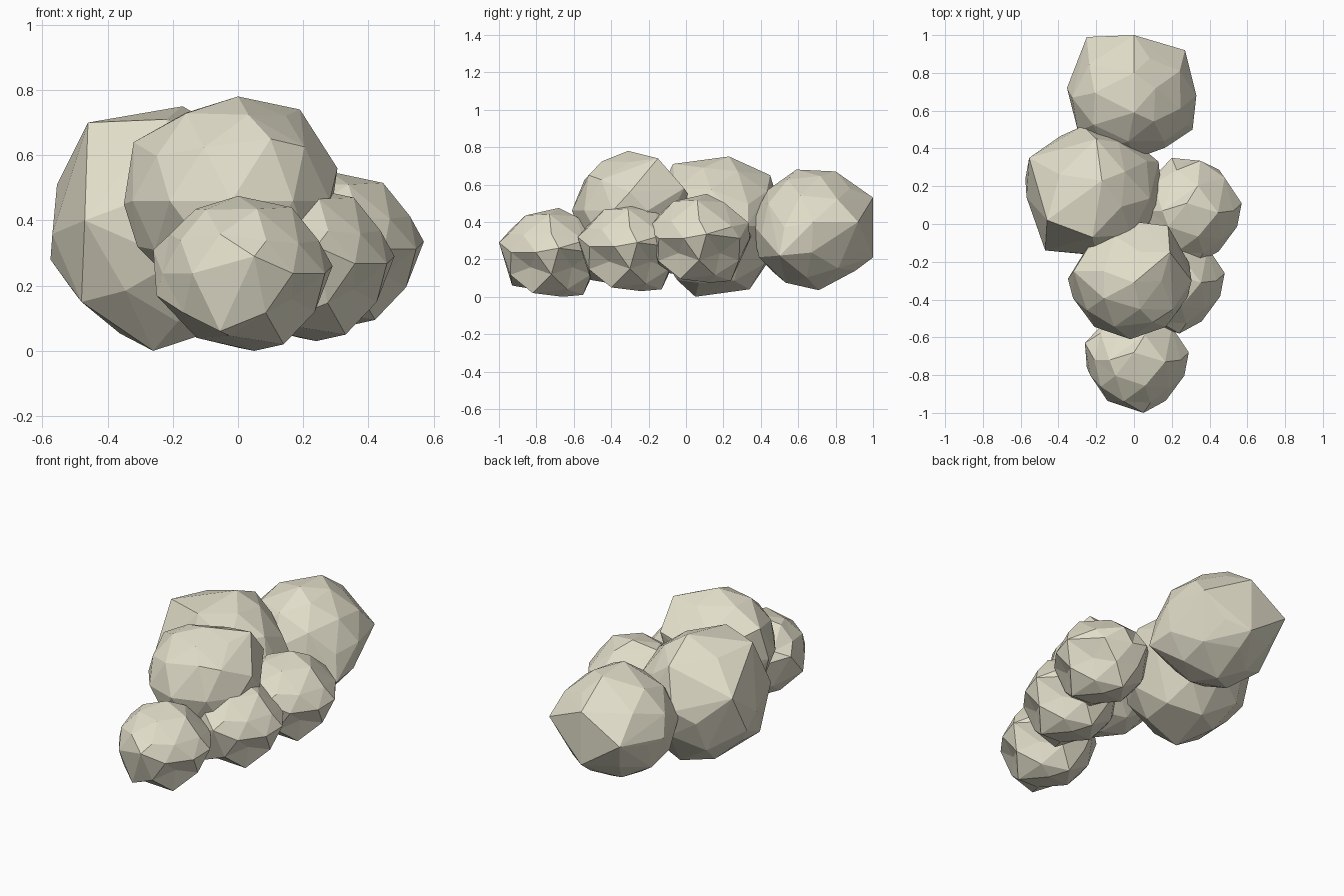
import bpy, bmesh, random
from mathutils import Vector, Euler

if "Cube" in bpy.data.objects:
    bpy.data.objects.remove(bpy.data.objects["Cube"])

stone = bpy.data.materials.new("stone")
stone.diffuse_color = (0.76, 0.73, 0.59, 1)
stone.use_nodes = True
stone.node_tree.nodes["Principled BSDF"].inputs["Base Color"].default_value = stone.diffuse_color


def boulder(name, lo, hi, seed, turn=(0, 0, 0), fill=0.98, corners=(), dents=(), hull=True):
    """Faceted boulder filling the box lo..hi, with its main corners pulled to points."""
    rng = random.Random(seed)
    lo, hi = Vector(lo), Vector(hi)
    centre, half = (lo + hi) / 2, (hi - lo) / 2
    bm = bmesh.new()
    bmesh.ops.create_icosphere(bm, subdivisions=2, radius=fill)
    rot = Euler(turn).to_matrix()
    for v in bm.verts:
        v.co = rot @ v.co * rng.uniform(0.98, 1.02)
        v.co = Vector([c * h for c, h in zip(v.co, half)])
    # distinct corners
    free = set(bm.verts)
    for p in corners:
        p = Vector(p) - centre
        v = min(free, key=lambda w: (w.co - p).length)
        v.co = p
        free.discard(v)
    # hollows
    for d in dents:
        d = Vector(d).normalized()
        v = max(free, key=lambda w: w.co.normalized().dot(d))
        v.co *= 0.78
        free.discard(v)
    # crisp outward facets
    if hull:
        pts = [v.co.copy() for v in bm.verts]
        bm.clear()
        for p in pts:
            bm.verts.new(p)
        bmesh.ops.convex_hull(bm, input=bm.verts[:])
        loose = [v for v in bm.verts if not v.link_faces]
        bmesh.ops.delete(bm, geom=loose, context='VERTS')
    bmesh.ops.recalc_face_normals(bm, faces=bm.faces[:])
    mesh = bpy.data.meshes.new(name)
    bm.to_mesh(mesh)
    bm.free()
    mesh.materials.append(stone)
    ob = bpy.data.objects.new(name, mesh)
    ob.location = centre
    bpy.context.collection.objects.link(ob)
    return ob


# Three large boulders
boulder("back_boulder", (-0.355, 0.34, 0.035), (0.33, 1.0, 0.68), 3, turn=(0.5, 0.25, 0.3),
        corners=[(-0.25, 0.99, 0.38), (0.0, 1.0, 0.21), (0.0, 1.0, 0.53), (0.27, 0.92, 0.40),
                 (0.33, 0.68, 0.40), (0.31, 0.50, 0.22), (-0.355, 0.72, 0.36),
                 (0.0, 0.80, 0.67), (0.0, 0.59, 0.68), (0.0, 0.71, 0.035)])
boulder("left_boulder", (-0.575, -0.19, 0.0), (0.15, 0.52, 0.75), 5, turn=(0.3, 0.4, 0.2),
        fill=0.97,
        corners=[(-0.47, -0.14, 0.40), (-0.48, -0.02, 0.15), (-0.555, 0.35, 0.51),
                 (-0.17, 0.23, 0.75), (-0.46, 0.02, 0.70), (-0.26, 0.05, 0.0),
                 (-0.575, 0.24, 0.28), (0.15, 0.07, 0.35), (0.13, 0.33, 0.38),
                 (-0.22, -0.07, 0.71), (-0.27, 0.52, 0.42), (-0.20, 0.45, 0.65),
                 (-0.20, 0.34, 0.04)])
boulder("top_boulder", (-0.35, -0.61, 0.14), (0.31, 0.01, 0.78), 8, fill=0.97,
        corners=[(0.0, -0.31, 0.78), (0.19, -0.15, 0.74), (-0.35, -0.29, 0.45),
                 (-0.16, -0.25, 0.73), (-0.32, -0.25, 0.64), (0.305, -0.30, 0.56),
                 (-0.255, -0.40, 0.31), (-0.02, -0.61, 0.46), (0.10, -0.52, 0.65),
                 (0.02, 0.01, 0.55), (0.18, -0.01, 0.58)])

# Three matching small boulders, hollowed on the underside
small = boulder("front_small_boulder", (-0.26, -1.0, 0.0), (0.29, -0.44, 0.475), 11,
                fill=0.96, hull=False,
                corners=[(0.05, -1.0, 0.29), (0.29, -0.68, 0.26), (-0.26, -0.63, 0.31),
                         (-0.25, -0.76, 0.17), (0.0, -0.68, 0.475), (-0.055, -0.93, 0.06),
                         (0.14, -0.82, 0.02), (0.05, -0.66, 0.0), (0.185, -0.87, 0.33),
                         (0.165, -0.73, 0.44), (-0.13, -0.72, 0.435), (0.20, -0.545, 0.30),
                         (-0.08, -0.44, 0.25), (0.07, -0.455, 0.32), (0.0, -0.55, 0.01)],
                dents=[(0.8, 0.3, -0.45), (0.75, -0.35, -0.45)])
for name, shift in (("middle_small_boulder", (0.19, 0.42, 0.03)),
                    ("right_small_boulder", (0.28, 0.79, 0.075))):
    copy = bpy.data.objects.new(name, small.data)
    copy.location = small.location + Vector(shift)
    bpy.context.collection.objects.link(copy)
